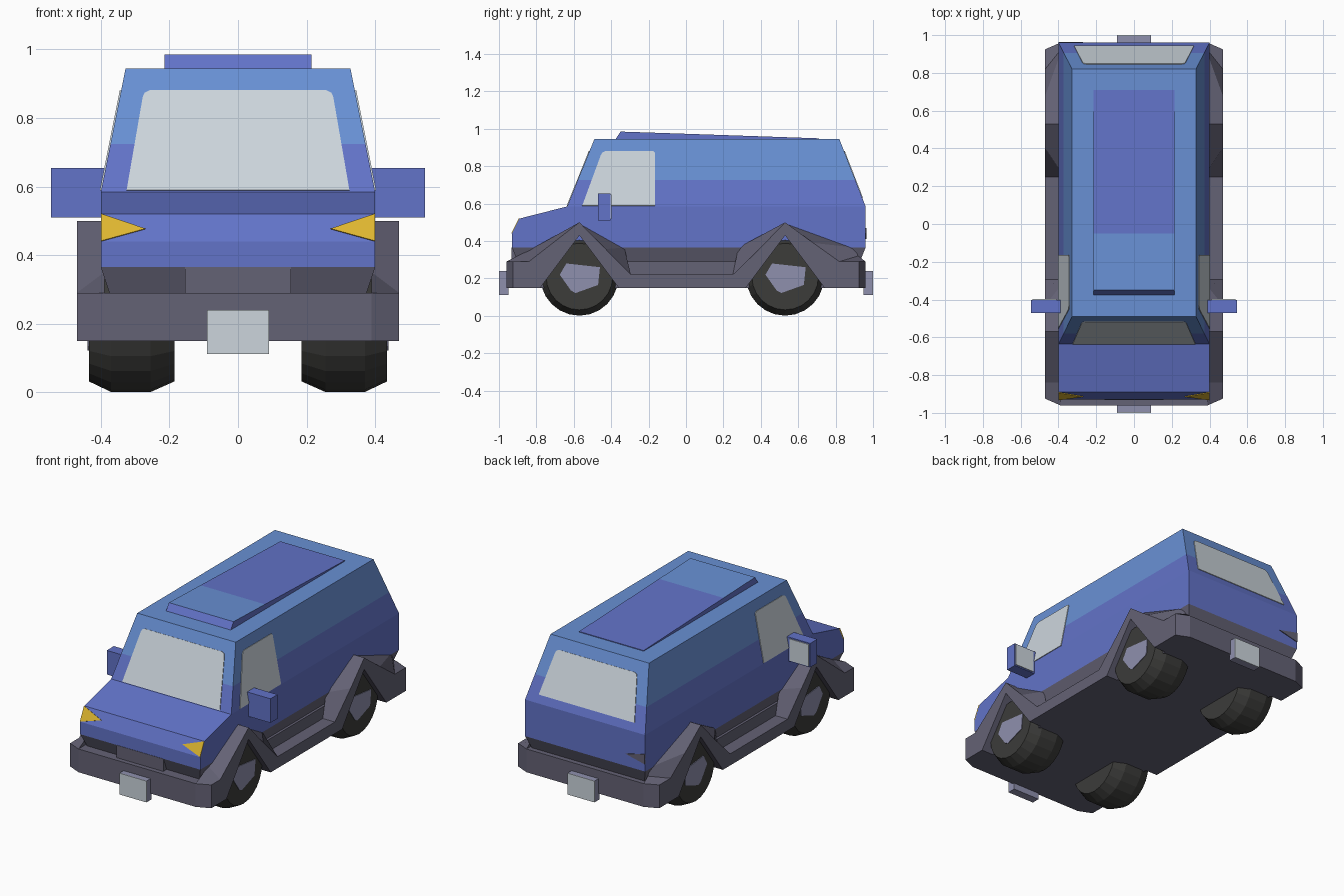
import bpy, bmesh, math
from mathutils import Vector

if "Cube" in bpy.data.objects:
    bpy.data.objects.remove(bpy.data.objects["Cube"])


def mat(name, r, g, b):
    m = bpy.data.materials.new(name)
    lin = [((c / 255 + 0.055) / 1.055) ** 2.4 for c in (r, g, b)]
    m.diffuse_color = (*lin, 1)
    m.use_nodes = True
    m.node_tree.nodes["Principled BSDF"].inputs["Base Color"].default_value = m.diffuse_color
    return m


LIGHT = mat("light_blue", 104, 144, 212)
BLUE = mat("blue", 98, 115, 200)
GREY = mat("trim_grey", 100, 98, 117)
TYRE = mat("tyre_black", 60, 60, 58)
HUB = mat("hub_grey", 143, 144, 174)
GLASS = mat("pale_glass", 204, 213, 220)
YELLOW = mat("lamp_yellow", 222, 182, 48)


def make(name, verts, faces, mats, indices=None):
    me = bpy.data.meshes.new(name)
    me.from_pydata([tuple(v) for v in verts], [], faces)
    for m in mats:
        me.materials.append(m)
    if indices:
        for p, i in zip(me.polygons, indices):
            p.material_index = i
    bm = bmesh.new()
    bm.from_mesh(me)
    bmesh.ops.recalc_face_normals(bm, faces=bm.faces)
    bm.to_mesh(me)
    bm.free()
    ob = bpy.data.objects.new(name, me)
    bpy.context.collection.objects.link(ob)
    return ob


def loft(name, rings, mats, rule=None):
    """Skin closed rings of equal length and cap both ends."""
    n = len(rings[0])
    verts = [v for r in rings for v in r]
    faces, idx = [], []
    for k in range(len(rings) - 1):
        for i in range(n):
            j = (i + 1) % n
            faces.append((k * n + i, k * n + j, (k + 1) * n + j, (k + 1) * n + i))
            idx.append(rule[k] if rule else 0)
    last = (len(rings) - 1) * n
    faces += [tuple(range(n)), tuple(range(last, last + n))]
    idx += [rule[0], rule[-1]] if rule else [0, 0]
    return make(name, verts, faces, mats, idx)


def box(name, x0, x1, y0, y1, z0, z1, m):
    rect = [(x0, y0), (x1, y0), (x1, y1), (x0, y1)]
    return loft(name, [[(x, y, z) for x, y in rect] for z in (z0, z1)], [m])


def plate(name, pts, outward, m, t=0.004):
    """Thin plate lying on a body face, raised along the face normal."""
    p = [Vector(v) for v in pts]
    n = (p[1] - p[0]).cross(p[2] - p[0]).normalized()
    if n.dot(Vector(outward)) < 0:
        n = -n
    return loft(name, [[v - n * t for v in p], [v + n * t for v in p]], [m])


# Body shell: rectangles stacked by height (z, front y, rear y, half width)
levels = [(.29, -.90, .93, .375), (.365, -.93, .96, .40), (.44, -.93, .96, .40),
          (.52, -.89, .96, .40), (.585, -.635, .96, .40),
          (.725, -.579, .906, .372), (.945, -.49, .82, .328)]
loft("body", [[(-w, a, z), (w, a, z), (w, b, z), (-w, b, z)] for z, a, b, w in levels],
     [GREY, BLUE, LIGHT], [0, 1, 1, 1, 1, 2])

# Raised roof pod, light blue towards the front
pod = [(-.38, .94), (-.35, .985), (-.05, .975), (.71, .949), (.71, .94)]
v = [(x, y, z) for x in (-.215, .215) for y, z in pod]
f = [(i, (i + 1) % 5, (i + 1) % 5 + 5, i + 5) for i in range(5)]
make("roof_pod", v, f + [(0, 1, 2, 3, 4), (5, 6, 7, 8, 9)], [BLUE, LIGHT],
     [0, 1, 0, 0, 0, 0, 0])


# Windows follow the sloping upper body
def slope(z, low, high, zl=.585):
    return low + (high - low) * (z - zl) / (.945 - zl)


pane = [(.325, .588), (.278, .86), (.272, .873), (.258, .88)]
pane = pane + [(-x, z) for x, z in reversed(pane)]
plate("windshield", [(x, slope(z, -.635, -.49), z) for x, z in pane], (0, -1, .3), GLASS)
plate("rear_window", [(x * .98, slope(z, .96, .82), z) for x, z in
                      [(x, max(z, .63)) for x, z in pane]], (0, 1, .3), GLASS)
side = [(-.555, .588), (-.455, .86), (-.445, .874), (-.43, .88),
        (-.175, .88), (-.165, .87), (-.165, .588)]

# Side rails with pointed wheel arches: outer and inner edge (y, z)
outer = [(-.925, .15), (-.925, .29), (-.84, .29), (-.57, .50), (-.43, .357),
         (-.295, .22), (.25, .22), (.40, .365), (.53, .50), (.68, .39), (.82, .29),
         (.925, .29), (.925, .15), (.74, .15), (.53, .43), (.32, .15),
         (-.36, .15), (-.57, .43), (-.78, .15)]
swap = {0: (-.96, .15), 1: (-.96, .29), 2: (-.84, .35), 4: (-.33, .365),
        7: (.28, .365), 9: (.90, .365), 10: (.92, .32), 11: (.96, .29), 12: (.96, .15)}
inner = [swap.get(i, p) for i, p in enumerate(outer)]

# Hub outline relative to the axle (y, z)
hub = [(-.07, .07), (.11, .05), (.10, -.045), (-.02, -.088), (-.045, -.075), (-.105, .01)]

for s, tag in ((1, "right"), (-1, "left")):
    plate(f"side_window_{tag}", [(s * slope(z, .40, .328), y, z) for y, z in side],
          (s, 0, 0), GLASS)
    loft(f"side_rail_{tag}", [[(s * .39, y, z) for y, z in inner],
                              [(s * .47, y, z) for y, z in outer]], [GREY])
    # Mirrors with glass on the rear face
    x0, x1 = sorted((s * .385, s * .545))
    box(f"mirror_{tag}", x0, x1, -.47, -.403, .51, .655, BLUE)
    x0, x1 = sorted((s * .41, s * .538))
    box(f"mirror_glass_{tag}", x0, x1, -.405, -.398, .517, .648, GLASS)
    # Wedge headlamps on the nose chamfer
    plate(f"headlamp_{tag}", [(s * .40, -.93, .44), (s * .40, -.89, .52),
                              (s * .27, -.912, .476)], (0, -1, .4), YELLOW)
    # Wheels: bevelled tyre and angular hub plate
    for yc, end in ((-.57, "front"), (.53, "rear")):
        rings = [[(s * x, yc + r * math.cos(a * math.tau / 24),
                   .21 + r * math.sin(a * math.tau / 24)) for a in range(24)]
                 for x, r in ((.185, .178), (.255, .209), (.37, .209), (.435, .178))]
        loft(f"tyre_{end}_{tag}", rings, [TYRE])
        plate(f"hub_{end}_{tag}", [(s * .435, yc + y, .21 + z) for y, z in hub],
              (s, 0, 0), HUB)

# Chassis, nose trim and rear marker
box("chassis", -.39, .39, -.96, .96, .15, .29, GREY)
box("grille", -.155, .155, -.932, -.88, .29, .365, GREY)
plate("rear_marker", [(-.40, .96, .41), (-.40, .96, .47), (-.27, .96, .44)],
      (0, 1, 0), GREY)

# Number plate blocks at both ends
for s, end in ((-1, "front"), (1, "rear")):
    y0, y1 = sorted((s * .95, s * .996))
    box(f"plate_block_{end}", -.09, .09, y0, y1, .112, .24, HUB)
    y0, y1 = sorted((s * .995, s * 1.0))
    box(f"plate_face_{end}", -.09, .09, y0, y1, .112, .24, GLASS)
